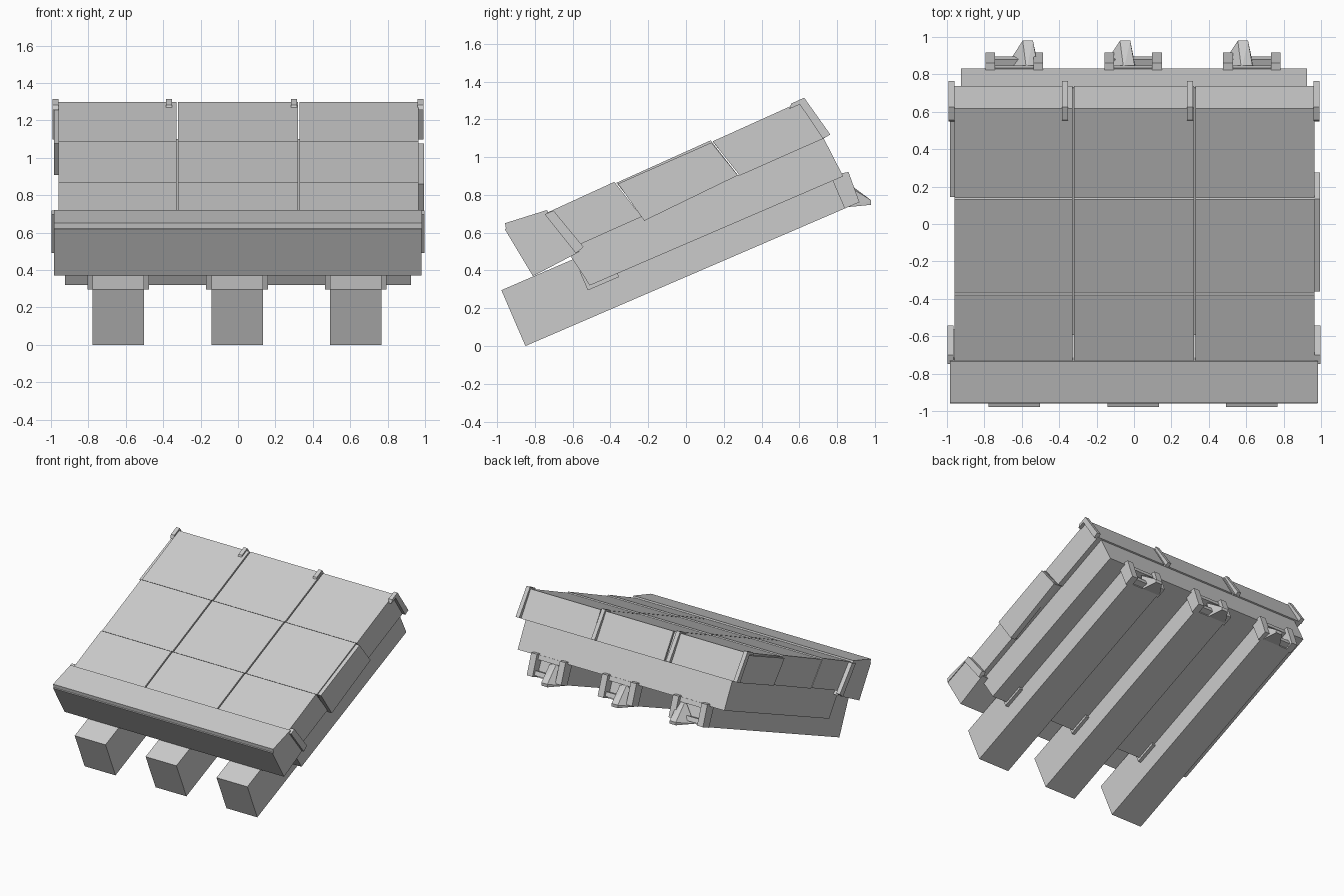
import bpy, bmesh, math
from mathutils import Vector

# Sloped frame: u runs up the slope, v is perpendicular to it
A = math.radians(23.3)
C, S = math.cos(A), math.sin(A)


def world(x, u, v):
    return Vector((x, -0.85 + C * u - S * v, S * u + C * v))


def finish(name, bm):
    bmesh.ops.recalc_face_normals(bm, faces=bm.faces)
    mesh = bpy.data.meshes.new(name)
    bm.to_mesh(mesh)
    bm.free()
    ob = bpy.data.objects.new(name, mesh)
    bpy.context.collection.objects.link(ob)
    return ob


def prism(name, x0, x1, profile):
    """Extrude a (u, v) side profile from x0 to x1."""
    bm = bmesh.new()
    face = bm.faces.new([bm.verts.new(world(x0, u, v)) for u, v in profile])
    ext = bmesh.ops.extrude_face_region(bm, geom=[face])
    moved = [e for e in ext["geom"] if isinstance(e, bmesh.types.BMVert)]
    bmesh.ops.translate(bm, vec=(x1 - x0, 0, 0), verts=moved)
    return finish(name, bm)


def box(name, x0, x1, u0, u1, v0, v1):
    return prism(name, x0, x1, [(u0, v0), (u1, v0), (u1, v1), (u0, v1)])


def hull(name, pts):
    bm = bmesh.new()
    for p in pts:
        bm.verts.new(world(*p))
    bmesh.ops.convex_hull(bm, input=bm.verts)
    return finish(name, bm)


# Middle deck under the tiles
prism("middle_deck", -0.925, 0.925, [(0.44, 0.16), (1.90, 0.16), (1.885, 0.385), (0.40, 0.385)])

# Three long support beams with collars and rear frames
for cx, tip in ((-0.64, -0.565), (-0.005, -0.045), (0.63, 0.585)):
    box("support_beam", cx - 0.138, cx + 0.138, 0.0, 1.86, 0.0, 0.322)
    box("beam_collar", cx - 0.165, cx + 0.165, 0.42, 0.60, 0.14, 0.25)
    for s in (-1, 1):
        px = cx + s * 0.128
        prism("rear_post", px - 0.026, px + 0.026,
              [(1.84, 0.0), (1.925, 0.0), (1.935, 0.17), (1.84, 0.19)])
    for v in (0.03, 0.15):
        box("rear_crossbar", cx - 0.13, cx + 0.13, 1.85, 1.905, v - 0.018, v + 0.018)
    # splayed hook on the beam end
    hull("rear_hook", [(tip - 0.11, 1.86, 0.0), (tip + 0.05, 1.86, 0.0),
                       (tip - 0.01, 1.89, 0.15), (tip + 0.05, 1.89, 0.12),
                       (tip - 0.03, 1.986, -0.015), (tip + 0.025, 1.986, -0.015),
                       (tip - 0.03, 1.976, -0.037), (tip + 0.025, 1.976, -0.037)])

# Three by three top tiles with slanted joints
cols = (-0.96, -0.325, 0.325, 0.965)
rows = (0.38, 0.78, 1.335, 1.865)
for r in range(3):
    for c in range(3):
        u0, u1 = rows[r] + 0.004, rows[r + 1] - 0.004
        shift = 0.035 if r == 2 else 0.06
        x0, x1 = cols[c] + 0.005 * (c > 0), cols[c + 1] - 0.005 * (c < 2)
        prism("top_tile", x0, x1, [(u0 + 0.06, 0.38), (u1 + shift, 0.385),
                                   (u1, 0.612), (u0, 0.603)])

# Side cheeks along the upper tiles
prism("left_cheek", -0.985, -0.955, [(1.40, 0.385), (1.89, 0.385), (1.86, 0.595), (1.34, 0.595)])
prism("right_cheek", 0.955, 0.995, [(0.84, 0.36), (1.39, 0.385), (1.33, 0.60), (0.79, 0.595)])

# Brackets wrapping the rear edge at each tile joint
for x in (-0.975, -0.37, 0.30, 0.975):
    prism("rear_bracket", x - 0.016, x + 0.016,
          [(1.78, 0.60), (1.80, 0.622), (1.875, 0.624), (1.925, 0.39), (1.88, 0.385), (1.84, 0.60)])

# Front board, its cap and end straps
prism("front_board", -0.985, 0.98, [(0.183, 0.324), (0.46, 0.345), (0.385, 0.610), (0.144, 0.612)])
prism("front_cap", -0.985, 0.985, [(0.150, 0.606), (0.39, 0.606), (0.39, 0.616), (0.158, 0.640)])
for s in (-1, 1):
    prism("front_strap", s * 0.965, s * 0.998,
          [(0.37, 0.60), (0.42, 0.60), (0.49, 0.36), (0.44, 0.345)])
